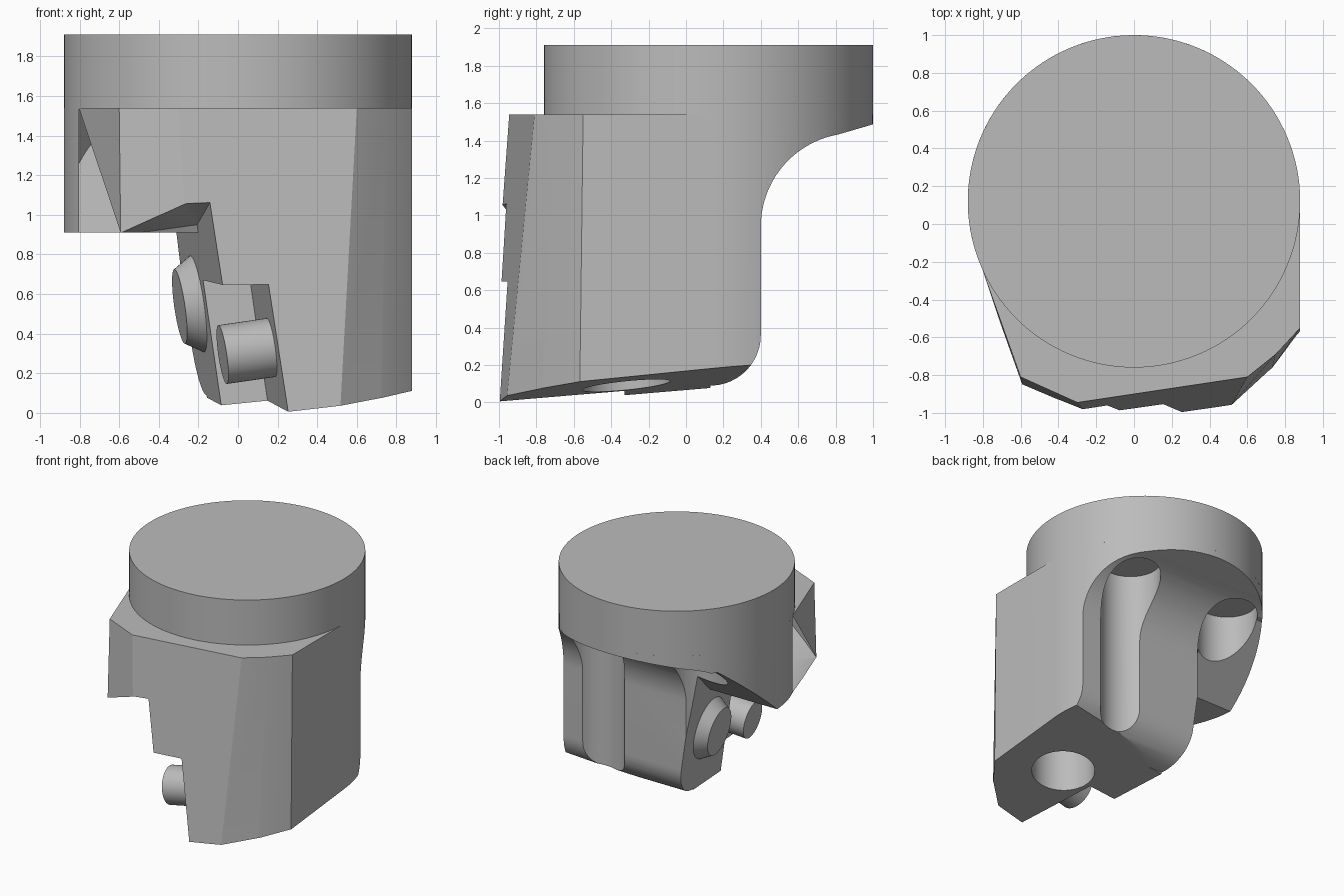
import bpy, bmesh, math
from mathutils import Vector

if "Cube" in bpy.data.objects:
    bpy.data.objects.remove(bpy.data.objects["Cube"])

grey = bpy.data.materials.new("machined grey")
grey.use_nodes = True
tone = (0.5, 0.5, 0.5, 1)
grey.diffuse_color = tone
grey.node_tree.nodes["Principled BSDF"].inputs["Base Color"].default_value = tone

LEAN = 0.145            # both pocket walls lean by this in y and z
NORMAL = Vector((-1, -LEAN, -LEAN)).normalized()
R, CY = 0.88, 0.12      # main cylinder
SHOULDER = 1.54


def finish(bm, name):
    bmesh.ops.recalc_face_normals(bm, faces=bm.faces)
    mesh = bpy.data.meshes.new(name)
    bm.to_mesh(mesh)
    bm.free()
    mesh.materials.append(grey)
    obj = bpy.data.objects.new(name, mesh)
    bpy.context.collection.objects.link(obj)
    return obj


def loft(name, ring_a, ring_b):
    bm = bmesh.new()
    a = [bm.verts.new(p) for p in ring_a]
    b = [bm.verts.new(p) for p in ring_b]
    bm.faces.new(a)
    bm.faces.new(b)
    for i in range(len(a)):
        j = (i + 1) % len(a)
        bm.faces.new((a[i], a[j], b[j], b[i]))
    return finish(bm, name)


def hull(name, points):
    bm = bmesh.new()
    for p in points:
        bm.verts.new(p)
    bmesh.ops.convex_hull(bm, input=bm.verts)
    return finish(bm, name)


def wall_x(offset, y, z):
    return offset - LEAN * (y + z)


def side_pocket(name, profile, offset):
    return loft(name, [(-2, y, z) for y, z in profile],
                [(wall_x(offset, y, z), y, z) for y, z in profile])


def arc(cx, cy, r, start, end, n):
    angles = [math.radians(start + (end - start) * i / n) for i in range(n + 1)]
    return [(cx + r * math.cos(t), cy + r * math.sin(t)) for t in angles]


def rod(name, start, end, r1, r2, n=48):
    start, end = Vector(start), Vector(end)
    turn = (end - start).to_track_quat('Z', 'Y')
    circle = arc(0, 0, 1, 0, 360, n)[:-1]
    return loft(name, [start + turn @ Vector((x * r1, y * r1, 0)) for x, y in circle],
                [end + turn @ Vector((x * r2, y * r2, 0)) for x, y in circle])


def select(obj):
    bpy.ops.object.select_all(action='DESELECT')
    obj.select_set(True)
    bpy.context.view_layer.objects.active = obj


def boolean(obj, tool, operation='DIFFERENCE'):
    select(obj)
    mod = obj.modifiers.new("cut", 'BOOLEAN')
    mod.operation, mod.object, mod.solver = operation, tool, 'EXACT'
    bpy.ops.object.modifier_apply(modifier=mod.name)
    bpy.data.objects.remove(tool)


# Body: round back, flat right flank, faceted front flaring downwards
back = arc(0, CY, R, 0, 204, 72)
front_top = [(-.6, -.81), (-.3, -.945), (.6, -.81), (.75, -.69), (.88, -.55)]
front_low = [(-.58, -.91), (-.2, -1.065), (.51, -.97), (.73, -.77), (.88, -.57)]
body = loft("holder_body", [(x, y, SHOULDER) for x, y in back + front_top],
            [(x, y, -.1) for x, y in back + front_low])

# Side profile: filleted heel and concave sweep to the overhang
side = ([(-1.5, -.2), (.12, -.2), (.13, .09)] + arc(.13, .36, .27, -88, 0, 12)
        + arc(.9, .94, .5, 180, 100, 20) + [(1.2, 1.545), (1.2, 2), (-1.5, 2)])
profile = loft("profile_tool", [(-2, y, z) for y, z in side],
               [(2, y, z) for y, z in side])
boolean(body, profile, 'INTERSECT')

# Sloping underside
corners = [(x, y) for x in (-2, 2) for y in (-2, 2)]
boolean(body, hull("underside_tool",
                   [(x, y, .08 + .1 * x + .1 * y) for x, y in corners]
                   + [(x, y, -2) for x, y in corners]))

# Large side pocket with a rising rear ceiling
boolean(body, side_pocket("pocket_tool", [(-2, -1), (2, -1), (2, 1.38), (.62, 1.38),
                                          (.07, .91), (-2, .91)], -.127))

# Raised relief at the front of the pocket ceiling
relief = [(-.64, -.84, .89), (-.27, -1.1, 1.08),
          (wall_x(-.127, -1.1, 1.09), -1.1, 1.09),
          (wall_x(-.127, -.4, .95), -.4, .95)]
relief += [(wall_x(-.127, y, .8) if i > 1 else x, y, .8)
           for i, (x, y, z) in enumerate(relief)]
boolean(body, hull("relief_tool", relief))

# Lower front notch
boolean(body, side_pocket("notch_tool", [(-2, -1), (-.33, -1), (-.33, .67), (-2, .61)],
                          .11))

# Vertical bores: two at the back, one from below
for x, y, r, top in ((.47, .52, .225, 1.5), (-.47, .52, .225, 1.5), (.42, -.32, .235, .85)):
    boolean(body, rod("bore_tool", (x, y, -1), (x, y, top), r, r))

# Round cap
cap = rod("round_cap", (0, CY, SHOULDER), (0, CY, 1.91), R, R, 128)

# Tapered button on the pocket wall
base = Vector((wall_x(-.127, 0, .55), 0, .55))
button = rod("tapered_button", base - NORMAL * .03, base + NORMAL * .09, .265, .19)

# Pin standing out of the notch wall
pin_base = Vector((wall_x(.11, -.72, .33), -.72, .33))
pin = rod("notch_pin", pin_base - NORMAL * .04, pin_base + NORMAL * .25, .15, .15)

for part in (body, cap, button, pin):
    select(part)
    bpy.ops.object.shade_smooth_by_angle(angle=math.radians(25))
